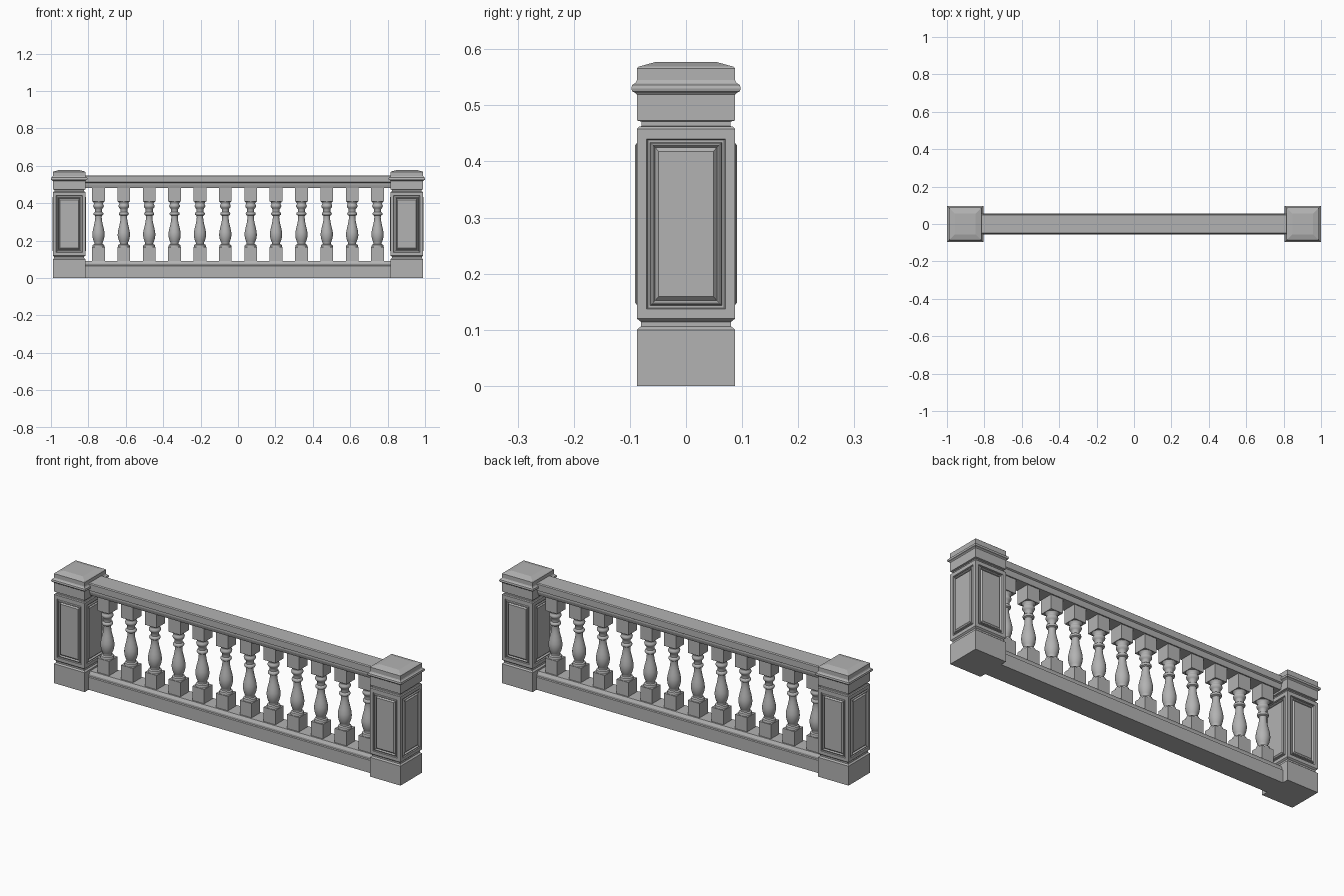
import bpy, bmesh, math
from mathutils import Matrix, Vector

old = bpy.data.objects.get("Cube")
if old:
    bpy.data.objects.remove(old, do_unlink=True)

stone = bpy.data.materials.new("grey_stone")
stone.use_nodes = True
GREY = (0.45, 0.45, 0.45, 1)
stone.diffuse_color = GREY
stone.node_tree.nodes["Principled BSDF"].inputs["Base Color"].default_value = GREY


def finish(bm, name, smooth=False):
    bmesh.ops.remove_doubles(bm, verts=bm.verts, dist=0.00005)
    bmesh.ops.recalc_face_normals(bm, faces=bm.faces)
    mesh = bpy.data.meshes.new(name)
    bm.to_mesh(mesh)
    bm.free()
    mesh.materials.append(stone)
    obj = bpy.data.objects.new(name, mesh)
    bpy.context.collection.objects.link(obj)
    if smooth:
        bpy.ops.object.select_all(action="DESELECT")
        obj.select_set(True)
        bpy.context.view_layer.objects.active = obj
        bpy.ops.object.shade_smooth_by_angle(angle=math.radians(40))
    return obj


def loft(bm, rings, cap_first=False, cap_last=False):
    """Skin a list of closed rings of points."""
    loops = [[bm.verts.new(p) for p in ring] for ring in rings]
    for a, b in zip(loops, loops[1:]):
        for i in range(len(a)):
            j = (i + 1) % len(a)
            bm.faces.new((a[i], a[j], b[j], b[i]))
    if cap_first:
        bm.faces.new(loops[0])
    if cap_last:
        bm.faces.new(loops[-1])


def turned(bm, profile, sides, phase=0.0, caps=(False, False)):
    """Revolve (radius, height) points with the given number of sides."""
    angles = [phase + math.tau * i / sides for i in range(sides)]
    loft(bm, [[(r * math.cos(a), r * math.sin(a), z) for a in angles]
              for r, z in profile], *caps)


def square(bm, profile, caps=(False, False)):
    """Stack square sections given as (half width, height)."""
    turned(bm, [(h * math.sqrt(2), z) for h, z in profile], 4, math.pi / 4, caps)


# Pedestal posts: plinth, panelled shaft, necking and cap
HALF, LOW, HIGH = 0.0875, 0.12, 0.458
PLINTH = [(HALF, 0), (HALF, 0.1), (0.083, 0.104), (0.08, 0.106), (0.08, 0.114),
          (0.084, 0.117), (HALF, LOW)]
CAP = [(HALF, HIGH), (0.084, 0.462), (0.079, 0.463), (0.079, 0.471), (HALF, 0.473),
       (HALF, 0.519), (0.09, 0.522), (0.096, 0.525), (0.0975, 0.53), (0.096, 0.536),
       (0.09, 0.54), (HALF, 0.545), (HALF, 0.566), (0.084, 0.569), (0.055, 0.577)]
# Panel moulding: (half width, bottom, top, height above the shaft face)
PANEL = [(HALF, LOW, HIGH, 0), (0.07, 0.137, 0.44, 0), (0.068, 0.139, 0.438, -0.005),
         (0.064, 0.143, 0.434, -0.005), (0.062, 0.145, 0.432, 0.001),
         (0.059, 0.148, 0.429, 0.003), (0.057, 0.15, 0.427, 0.001),
         (0.055, 0.152, 0.425, -0.006), (0.049, 0.159, 0.418, 0.001)]


def post(name, x):
    bm = bmesh.new()
    square(bm, PLINTH, (True, False))
    square(bm, CAP, (False, True))
    for quarter in range(4):
        turn = Matrix.Rotation(quarter * math.pi / 2, 3, "Z")
        loft(bm, [[turn @ Vector((sx * w, -HALF - d, z))
                   for sx, z in ((-1, a), (1, a), (1, b), (-1, b))]
                  for w, a, b, d in PANEL], cap_last=True)
    finish(bm, name).location.x = x


post("right_post", -0.9025)
post("left_post", 0.9025)


# Rails: mirrored cross-sections drawn out between the posts
def rail(name, half_profile):
    section = half_profile + [(-y, z) for y, z in reversed(half_profile)]
    bm = bmesh.new()
    loft(bm, [[(x, y, z) for y, z in section] for x in (-0.825, 0.825)], True, True)
    finish(bm, name)


rail("bottom_rail", [(0.055, 0), (0.055, 0.065), (0.05, 0.068), (0.05, 0.078),
                     (0.046, 0.085), (0.042, 0.092)])
rail("top_rail", [(0.04, 0.482), (0.043, 0.49), (0.046, 0.5), (0.046, 0.508),
                  (0.053, 0.512), (0.053, 0.545), (0.048, 0.549)])

# Balusters: square blocks with a turned vase between them
VASE = [(0.032, 0.165), (0.032, 0.172), (0.03, 0.177), (0.022, 0.181), (0.021, 0.187),
        (0.025, 0.195), (0.03, 0.21), (0.033, 0.228), (0.032, 0.245), (0.028, 0.265),
        (0.023, 0.285), (0.019, 0.305), (0.017, 0.325), (0.018, 0.333), (0.025, 0.337),
        (0.027, 0.343), (0.025, 0.349), (0.019, 0.353), (0.019, 0.368), (0.023, 0.373),
        (0.027, 0.378), (0.029, 0.385), (0.027, 0.391), (0.024, 0.395), (0.024, 0.4),
        (0.032, 0.41)]
COUNT, REACH = 12, 0.746
for i in range(COUNT):
    bm = bmesh.new()
    square(bm, [(0.034, 0.09), (0.034, 0.165)], (True, True))
    square(bm, [(0.034, 0.41), (0.034, 0.484)], (True, True))
    turned(bm, VASE, 24)
    obj = finish(bm, f"baluster_{i + 1}", smooth=True)
    obj.location.x = -REACH + 2 * REACH * i / (COUNT - 1)
